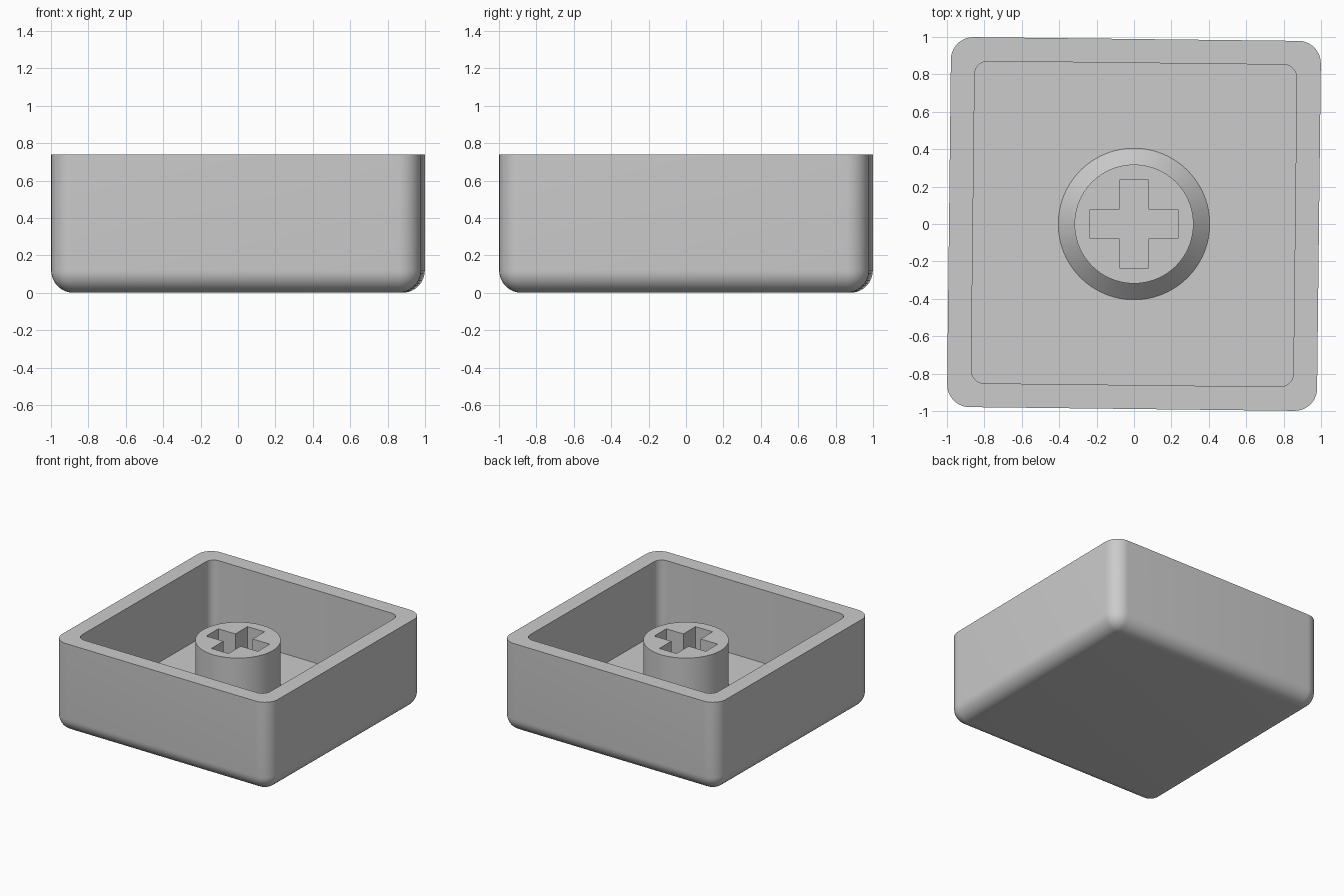
import bpy, bmesh, math

if "Cube" in bpy.data.objects:
    bpy.data.objects.remove(bpy.data.objects["Cube"])

TILT = -0.0115                      # the shell is turned slightly about z
RIM, FLOOR, STEM_TOP = 0.74, 0.14, 0.63

grey = bpy.data.materials.new("light grey")
grey.diffuse_color = (0.6, 0.6, 0.6, 1)
grey.use_nodes = True
grey.node_tree.nodes["Principled BSDF"].inputs["Base Color"].default_value = grey.diffuse_color


def finish(name, bm):
    bmesh.ops.recalc_face_normals(bm, faces=bm.faces)
    mesh = bpy.data.meshes.new(name)
    bm.to_mesh(mesh)
    bm.free()
    mesh.materials.append(grey)
    ob = bpy.data.objects.new(name, mesh)
    bpy.context.collection.objects.link(ob)
    bpy.context.view_layer.objects.active = ob
    return ob


def rounded_block(name, half, z0, z1, radius, round_bottom):
    """Square block with rounded upright edges, optionally a rounded bottom."""
    bm = bmesh.new()
    bmesh.ops.create_cube(bm, size=2)
    for v in bm.verts:
        v.co = (v.co.x * half, v.co.y * half, z1 if v.co.z > 0 else z0)
    edges = []
    for e in bm.edges:
        a, b = (v.co.z for v in e.verts)
        if abs(a - b) > 1e-4 or (round_bottom and max(a, b) < z0 + 1e-4):
            edges.append(e)
    bmesh.ops.bevel(bm, geom=edges, offset=radius, offset_type='OFFSET',
                    segments=10, profile=0.5, affect='EDGES', clamp_overlap=True)
    ob = finish(name, bm)
    ob.rotation_euler.z = TILT
    return ob


def cut(ob, cutter):
    mod = ob.modifiers.new("cut", 'BOOLEAN')
    mod.operation, mod.solver, mod.object = 'DIFFERENCE', 'EXACT', cutter
    bpy.ops.object.select_all(action='DESELECT')
    ob.select_set(True)
    bpy.context.view_layer.objects.active = ob
    bpy.ops.object.modifier_apply(modifier=mod.name)
    bpy.data.objects.remove(cutter)
    bpy.ops.object.shade_smooth_by_angle(angle=math.radians(30))


# Open shell: rounded outer block with a sharp-floored cavity
shell = rounded_block("shell", 0.989, 0, RIM, 0.12, True)
cavity = rounded_block("cavity_cutter", 0.861, FLOOR, RIM + 0.2, 0.07, False)
bpy.context.view_layer.update()
cut(shell, cavity)

# Round stem with a chamfered foot, turned from a profile
bm = bmesh.new()
N, rings = 96, []
for r, z in ((0.405, FLOOR), (0.318, FLOOR + 0.087), (0.318, STEM_TOP)):
    rings.append([bm.verts.new((r * math.cos(2 * math.pi * i / N),
                                r * math.sin(2 * math.pi * i / N), z)) for i in range(N)])
for low, high in zip(rings, rings[1:]):
    for i in range(N):
        j = (i + 1) % N
        bm.faces.new((low[i], low[j], high[j], high[i]))
bm.faces.new(rings[0])
bm.faces.new(rings[-1])
stem = finish("stem", bm)

# Cross-shaped socket in the stem
L, W = 0.234, 0.078
bm = bmesh.new()
quarter = [(L, -W), (L, W), (W, W)]
outline = []
for k in range(4):
    for x, y in quarter:
        for _ in range(k):
            x, y = -y, x
        outline.append(bm.verts.new((x, y, FLOOR + 0.005)))
base = bm.faces.new(outline)
top = bmesh.ops.extrude_face_region(bm, geom=[base])["geom"]
bmesh.ops.translate(bm, vec=(0, 0, 0.8),
                    verts=[g for g in top if isinstance(g, bmesh.types.BMVert)])
socket = finish("socket_cutter", bm)
bpy.context.view_layer.update()
cut(stem, socket)
